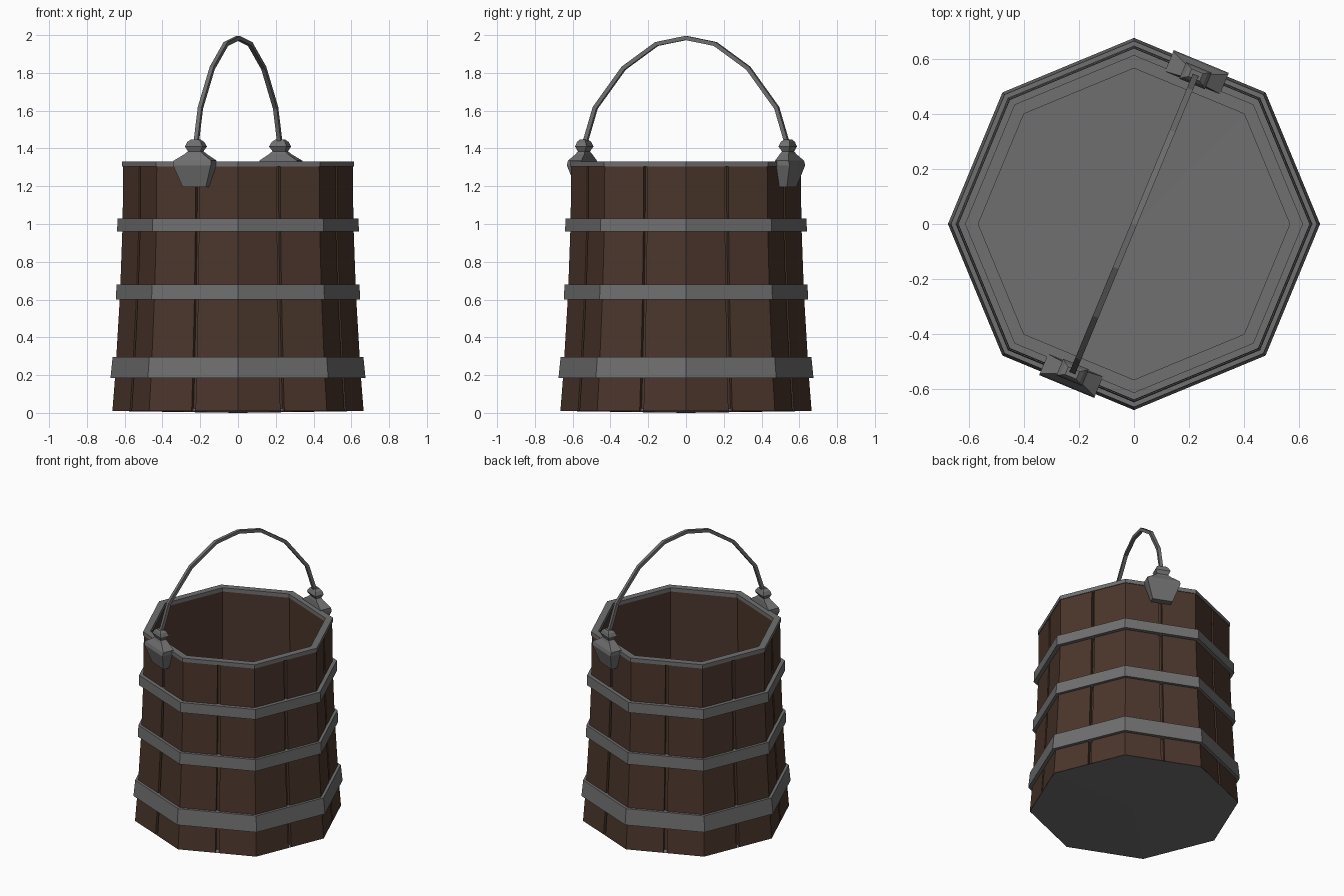
import bpy, bmesh
from math import sin, cos, pi
from mathutils import Vector

if "Cube" in bpy.data.objects:
    bpy.data.objects.remove(bpy.data.objects["Cube"])


def material(name, rgb):
    m = bpy.data.materials.new(name)
    m.diffuse_color = (*rgb, 1)
    m.use_nodes = True
    m.node_tree.nodes["Principled BSDF"].inputs["Base Color"].default_value = m.diffuse_color
    return m


WOOD = material("wood", (0.07, 0.037, 0.025))
IRON = material("iron", (0.16, 0.16, 0.16))


def octagon(r, z):
    return [Vector((r * cos(i * pi / 4), r * sin(i * pi / 4), z)) for i in range(8)]


def grooved(r, z):
    """Octagon with a narrow groove in the middle of every side."""
    pts, o = [], octagon(r, z)
    for i in range(8):
        a, b = o[i], o[(i + 1) % 8]
        inward = -Vector((a.x + b.x, a.y + b.y, 0)).normalized() * 0.025
        p, q = a.lerp(b, 0.478), a.lerp(b, 0.522)
        pts += [a, p, p + inward, q + inward, q]
    return pts


def loft(name, rings, mat, caps=False, loop=False):
    """Skin a list of equal-length rings; optionally cap the ends or close into a tube."""
    bm = bmesh.new()
    vs = [[bm.verts.new(p) for p in ring] for ring in rings]
    n = len(vs[0])
    for k in range(len(vs) if loop else len(vs) - 1):
        a, b = vs[k], vs[(k + 1) % len(vs)]
        for i in range(n):
            j = (i + 1) % n
            bm.faces.new((a[i], a[j], b[j], b[i]))
    if caps:
        bm.faces.new(vs[0][::-1])
        bm.faces.new(vs[-1])
    if caps or loop:
        bmesh.ops.recalc_face_normals(bm, faces=bm.faces[:])
    me = bpy.data.meshes.new(name)
    bm.to_mesh(me)
    bm.free()
    me.materials.append(mat)
    ob = bpy.data.objects.new(name, me)
    bpy.context.collection.objects.link(ob)
    return ob


def ring(name, profile, mat):
    return loft(name, [octagon(r, z) for r, z in profile], mat, loop=True)


# Wooden staves (outside) and inner wall
loft("staves", [grooved(r, z) for r, z in
                [(0.665, 0.01), (0.65, 0.2), (0.625, 0.62), (0.611, 1.0), (0.608, 1.31)]], WOOD)
loft("inner_wall", [octagon(0.568, 1.31), octagon(0.58, 0.65), octagon(0.62, 0.02)], WOOD)

# Bottom plate, slightly dished to its centre
loft("bottom_plate", [octagon(0.003, 0.0), octagon(0.664, 0.01),
                      octagon(0.63, 0.025), octagon(0.003, 0.015)], IRON, caps=True)

# Iron rim and three hoops
ring("rim", [(0.613, 1.305), (0.613, 1.332), (0.565, 1.332), (0.565, 1.305)], IRON)
for name, z0, z1, r0, r1, inner in [("lower_hoop", 0.185, 0.295, 0.675, 0.664, 0.63),
                                    ("middle_hoop", 0.6, 0.68, 0.647, 0.643, 0.605),
                                    ("upper_hoop", 0.96, 1.03, 0.64, 0.638, 0.595)]:
    ring(name, [(r0, z0), (r1, z1), (inner, z1), (inner, z0)], IRON)

# Handle plane passes through the middle of two opposite sides
RADIAL = Vector((cos(3 * pi / 8), sin(3 * pi / 8), 0))
TANGENT = Vector((sin(3 * pi / 8), -cos(3 * pi / 8), 0))
UP = Vector((0, 0, 1))

# Lugs: shield-shaped plate, neck and knob (z, half width, inner radius, outer radius)
LUG = [(1.195, 0.066, 0.555, 0.605), (1.31, 0.108, 0.555, 0.638), (1.335, 0.108, 0.555, 0.632),
       (1.37, 0.054, 0.56, 0.61), (1.385, 0.036, 0.565, 0.605), (1.41, 0.05, 0.55, 0.615),
       (1.435, 0.038, 0.56, 0.608), (1.447, 0.022, 0.57, 0.6)]
for name, s in (("back_lug", 1), ("front_lug", -1)):
    loft(name, [[s * (RADIAL * r + TANGENT * w) + UP * z
                 for r, w in ((a, -h), (b, -h), (b, h), (a, h))]
                for z, h, a, b in LUG], IRON, caps=True)

# Bail handle: square wire swept along a faceted arch
half = [(0.585, 1.41), (0.52, 1.615), (0.357, 1.825), (0.168, 1.953)]
path = [(-x, z) for x, z in half] + [(0, 1.985)] + half[::-1]
pts = [RADIAL * x + UP * z for x, z in path]
rings = []
for i, p in enumerate(pts):
    d = (pts[min(i + 1, len(pts) - 1)] - pts[max(i - 1, 0)]).normalized()
    n = d.cross(TANGENT)
    t = 0.011
    rings.append([p + n * t + TANGENT * t, p + n * t - TANGENT * t,
                  p - n * t - TANGENT * t, p - n * t + TANGENT * t])
loft("handle", rings, IRON, caps=True)
